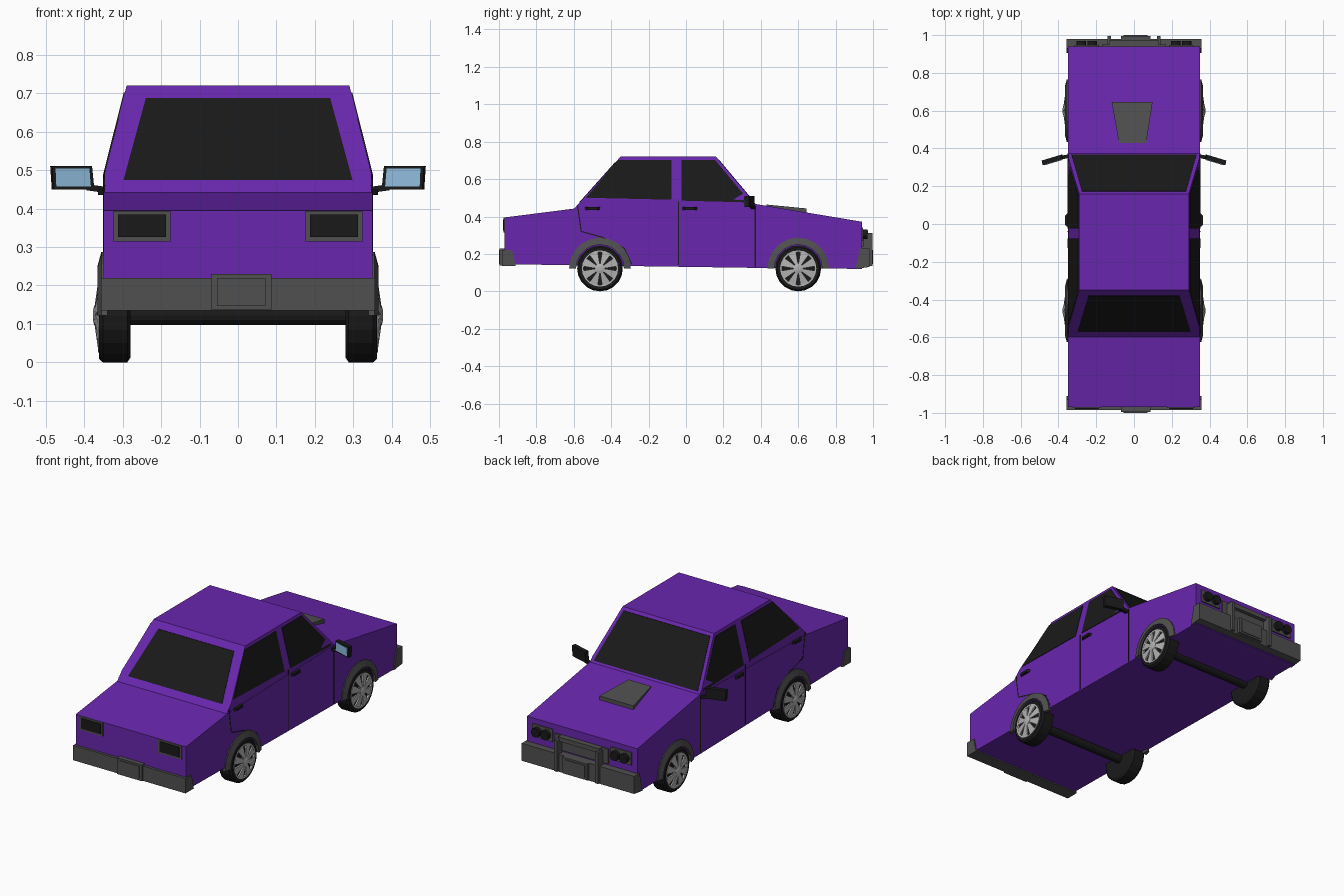
import bpy, bmesh
from math import sin, cos, pi
from mathutils import Vector

if "Cube" in bpy.data.objects:
    bpy.data.objects.remove(bpy.data.objects["Cube"])


def material(name, r, g, b):
    m = bpy.data.materials.new(name)
    m.diffuse_color = (r, g, b, 1)
    m.use_nodes = True
    m.node_tree.nodes["Principled BSDF"].inputs["Base Color"].default_value = m.diffuse_color
    return m


PURPLE = material("purple_paint", 0.14, 0.02, 0.42)
GREY = material("grey_trim", 0.08, 0.08, 0.08)
BLACK = material("black", 0.01, 0.01, 0.01)
RIM = material("rim_metal", 0.45, 0.45, 0.45)
BLUE = material("mirror_glass", 0.28, 0.5, 0.72)


def finish(name, bm, mat):
    bmesh.ops.recalc_face_normals(bm, faces=bm.faces)
    me = bpy.data.meshes.new(name)
    bm.to_mesh(me)
    bm.free()
    me.materials.append(mat)
    ob = bpy.data.objects.new(name, me)
    bpy.context.collection.objects.link(ob)
    return ob


def loft(name, rings, mat, cap=True, closed=False):
    """Join equal-length point loops into a skin."""
    bm = bmesh.new()
    vs = [[bm.verts.new(p) for p in ring] for ring in rings]
    n = len(vs[0])
    pairs = list(zip(vs, vs[1:])) + ([(vs[-1], vs[0])] if closed else [])
    for a, b in pairs:
        for i in range(n):
            j = (i + 1) % n
            bm.faces.new((a[i], a[j], b[j], b[i]))
    if cap and not closed:
        bm.faces.new(vs[0])
        bm.faces.new(vs[-1])
    return finish(name, bm, mat)


def prism(name, pts, offset, mat):
    return loft(name, [pts, [Vector(p) + Vector(offset) for p in pts]], mat)


def box(name, x, y, z, mat):
    pts = [(x[0], y[0], z[0]), (x[1], y[0], z[0]), (x[1], y[1], z[0]), (x[0], y[1], z[0])]
    return prism(name, pts, (0, 0, z[1] - z[0]), mat)


def side_profile(name, yz, x0, x1, mat):
    return prism(name, [(x0, y, z) for y, z in yz], (x1 - x0, 0, 0), mat)


def cylinder(name, axis, a, b, c, r, n, mat):
    """Cylinder from a to b along x or y, centred at c on the other axes."""
    rings = []
    for t in (a, b):
        ring = [(c[0] + r * cos(2 * pi * i / n), c[1] + r * sin(2 * pi * i / n)) for i in range(n)]
        rings.append([(t, u, v) if axis == "x" else (u, t, v) for u, v in ring])
    return loft(name, rings, mat)


# Lower body
side_profile("body", [(-0.97, 0.145), (-0.97, 0.395), (-0.6, 0.442), (0.37, 0.467),
                      (0.94, 0.372), (0.94, 0.12), (0.4, 0.125)], -0.35, 0.35, PURPLE)


# Tapered cabin
def half_width(z):
    return 0.348 - max(0, z - 0.49) * 0.058 / 0.23


def rear_y(z):
    return -0.35 - (0.72 - z) * 0.893


def front_y(z):
    return 0.16 + (0.72 - z) * 0.84


loft("cabin", [[(-half_width(z), rear_y(z), z), (half_width(z), rear_y(z), z),
                (half_width(z), front_y(z), z), (-half_width(z), front_y(z), z)]
               for z in (0.43, 0.49, 0.72)], PURPLE)

# Windscreens
prism("rear_window", [(x, rear_y(z) - 0.003, z) for x, z in
                      ((-0.298, 0.475), (0.298, 0.475), (0.24, 0.688), (-0.24, 0.688))], (0, 0.01, 0), BLACK)
prism("windscreen", [(x, front_y(z) + 0.003, z) for x, z in
                     ((-0.33, 0.477), (0.33, 0.477), (0.275, 0.705), (-0.275, 0.705))], (0, -0.01, 0), BLACK)

# Hood scoop
loft("hood_scoop", [[(-0.08, 0.43, 0.44), (0.065, 0.43, 0.44), (0.065, 0.43, 0.464), (-0.08, 0.43, 0.464)],
                    [(-0.118, 0.645, 0.41), (0.098, 0.645, 0.41), (0.098, 0.645, 0.443), (-0.118, 0.645, 0.443)]], GREY)

# Bumpers and plates
side_profile("rear_bumper", [(-0.985, 0.135), (-0.985, 0.22), (-0.93, 0.22), (-0.91, 0.135)], -0.357, 0.357, GREY)
side_profile("front_bumper", [(0.98, 0.13), (0.98, 0.23), (0.93, 0.23), (0.905, 0.12)], -0.357, 0.357, GREY)
for end, s in (("rear", -1), ("front", 1)):
    box(end + "_plate_frame", (-0.07, 0.087), (s * 0.97, s * 0.996), (0.137, 0.23), GREY)
    box(end + "_plate", (-0.055, 0.072), (s * 0.97, s), (0.147, 0.22), GREY)

# Grille and guard
box("grille", (-0.17, 0.17), (0.93, 0.95), (0.24, 0.325), GREY)
box("guard_bar", (-0.13, 0.13), (0.945, 0.972), (0.3, 0.325), GREY)

# Axles
for y in (-0.46, 0.6):
    cylinder("axle", "x", -0.29, 0.29, (y, 0.122), 0.025, 12, BLACK)


def wheel(s, cy):
    cz, n = 0.122, 20

    def at(x, r, a):
        return (s * x, cy + r * cos(a), cz + r * sin(a))

    # Tyre lathed around the axle
    prof = [(0.28, 0.03), (0.28, 0.11), (0.288, 0.122), (0.352, 0.122), (0.362, 0.113),
            (0.362, 0.095), (0.354, 0.09), (0.354, 0.015)]
    loft("tyre", [[at(x, r, 2 * pi * i / n) for i in range(n)] for x, r in prof], BLACK)
    # Rim lip
    lip = [(0.352, 0.097), (0.365, 0.097), (0.365, 0.088), (0.352, 0.088)]
    loft("rim_lip", [[at(x, r, 2 * pi * i / n) for i in range(n)] for x, r in lip], RIM, closed=True)
    # Domed hub and eight spokes
    loft("hub", [[at(x, r, 2 * pi * i / 16) for i in range(16)]
                 for x, r in ((0.354, 0.026), (0.374, 0.026), (0.378, 0.012))], RIM)
    for k in range(8):
        a = 2 * pi * (k + 0.5) / 8
        pts = [at(0.374, 0.02, a - 0.38), at(0.364, 0.091, a - 0.26),
               at(0.364, 0.091, a + 0.26), at(0.374, 0.02, a + 0.38)]
        prism("spoke", pts, (-s * 0.008, 0, 0), RIM)
    # Arch flare
    rings = []
    for i in range(11):
        a = pi * i / 10
        rings.append([at(0.34, 0.165, a), at(0.356, 0.165, a), at(0.366, 0.128, a), at(0.34, 0.128, a)])
    loft("arch_flare", rings, GREY)


# Parts on both sides
for s in (-1, 1):
    for cy in (-0.46, 0.6):
        wheel(s, cy)

    # Side windows
    for name, yz in (("rear_side_window", [(-0.535, 0.5), (-0.365, 0.703), (-0.078, 0.703), (-0.078, 0.485)]),
                     ("front_side_window", [(-0.025, 0.485), (-0.025, 0.703), (0.155, 0.703), (0.345, 0.475)])):
        if name[0] == "r":
            yz.insert(4, (-0.078, 0.49))
        pts = [(s * (half_width(z) + 0.003), y, z) for y, z in yz]
        prism(name, pts, (-s * 0.012, 0, 0), BLACK)

    # Door seams
    for path in ([(-0.04, 0.14), (-0.04, 0.48)], [(0.37, 0.13), (0.37, 0.46)],
                 [(-0.58, 0.46), (-0.56, 0.32), (-0.45, 0.29), (-0.33, 0.23), (-0.29, 0.145)]):
        for (y0, z0), (y1, z1) in zip(path, path[1:]):
            d = Vector((y1 - y0, z1 - z0)).normalized() * 0.003
            side_profile("door_seam", [(y0 - d.y, z0 + d.x), (y1 - d.y, z1 + d.x),
                                       (y1 + d.y, z1 - d.x), (y0 + d.y, z0 - d.x)], s * 0.345, s * 0.351, BLACK)

    # Door handles
    for y in (-0.5, 0.02):
        prism("door_handle", [(s * 0.345, y - 0.042, 0.436), (s * 0.364, y - 0.025, 0.436),
                              (s * 0.364, y + 0.025, 0.436), (s * 0.345, y + 0.042, 0.436)], (0, 0, 0.014), BLACK)

    # Tail lights
    cx = s * 0.25
    box("tail_light_frame", (cx - 0.074, cx + 0.074), (-0.975, -0.96), (0.315, 0.394), GREY)
    box("tail_light", (cx - 0.062, cx + 0.062), (-0.979, -0.96), (0.326, 0.385), BLACK)

    # Headlights
    box("headlight_panel", (cx - 0.065, cx + 0.065), (0.93, 0.947), (0.27, 0.342), GREY)
    for dx in (-0.029, 0.029):
        cylinder("headlight", "y", 0.94, 0.97, (cx + dx, 0.306), 0.026, 14, BLACK)

    # Guard post
    box("guard_post", (s * 0.13 - 0.009, s * 0.13 + 0.009), (0.94, 0.996), (0.135, 0.312), GREY)

    # Door mirror
    prism("mirror_arm", [(s * 0.34, 0.35, 0.44), (s * 0.34, 0.37, 0.44),
                         (s * 0.395, 0.36, 0.448), (s * 0.395, 0.34, 0.448)], (0, 0, 0.016), BLACK)
    prism("mirror_housing", [(s * 0.374, 0.343, 0.45), (s * 0.48, 0.312, 0.45),
                             (s * 0.484, 0.312, 0.511), (s * 0.38, 0.343, 0.511)], (s * 0.005, 0.024, 0), BLACK)
    prism("mirror_glass", [(s * 0.383, 0.338, 0.457), (s * 0.473, 0.311, 0.457),
                           (s * 0.475, 0.311, 0.504), (s * 0.387, 0.338, 0.504)], (0, 0.004, 0), BLUE)
